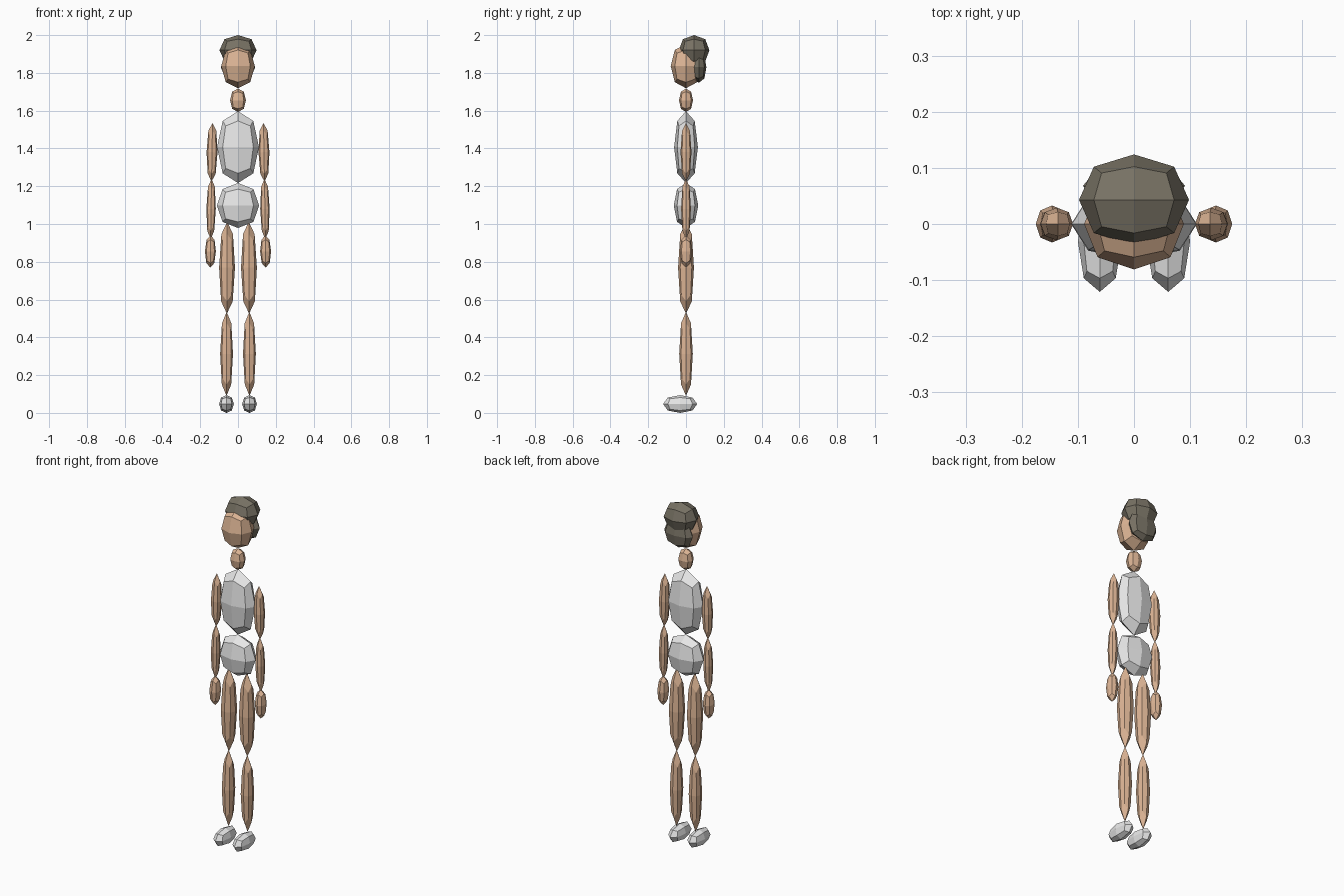
import bpy
import bmesh
from mathutils import Vector

if "Cube" in bpy.data.objects:
    bpy.data.objects.remove(bpy.data.objects["Cube"])


def material(name, rgb):
    m = bpy.data.materials.new(name)
    m.diffuse_color = (*rgb, 1.0)
    m.use_nodes = True
    m.node_tree.nodes["Principled BSDF"].inputs["Base Color"].default_value = m.diffuse_color
    return m


skin = material("skin", (0.72, 0.46, 0.30))
hair = material("dark_hair", (0.19, 0.17, 0.13))
cloth = material("pale_grey", (0.80, 0.80, 0.80))

# distance of face-centre, edge and corner points of the rounded cube
ROUNDING = {1: 1.0, 2: 0.73, 3: 0.59}


def blob(name, centre, half, mat, axis=(0, 0, 1)):
    """Rounded 24-face cube with given half sizes, its z turned to axis."""
    bm = bmesh.new()
    bmesh.ops.create_cube(bm, size=2)
    bmesh.ops.subdivide_edges(bm, edges=bm.edges[:], cuts=1, use_grid_fill=True)
    turn = Vector((0, 0, 1)).rotation_difference(Vector(axis))
    for v in bm.verts:
        k = ROUNDING[sum(abs(c) > 0.5 for c in v.co)]
        p = Vector([c * k * h for c, h in zip(v.co, half)])
        v.co = turn @ p + Vector(centre)
    bmesh.ops.recalc_face_normals(bm, faces=bm.faces[:])
    mesh = bpy.data.meshes.new(name)
    bm.to_mesh(mesh)
    bm.free()
    mesh.materials.append(mat)
    ob = bpy.data.objects.new(name, mesh)
    bpy.context.collection.objects.link(ob)
    return ob


def limb(name, top, bottom, width, depth, mat):
    """Blob stretched between two joints given as (x, z)."""
    a, b = Vector((top[0], 0, top[1])), Vector((bottom[0], 0, bottom[1]))
    blob(name, (a + b) / 2, (width, depth, (a - b).length / 2), mat, a - b)


# Head and hair
blob("head", (0, 0, 1.836), (0.089, 0.081, 0.117), skin)
blob("hair_top", (0, 0.043, 1.92), (0.098, 0.081, 0.08), hair)
blob("hair_back", (0, 0.068, 1.83), (0.091, 0.040, 0.082), hair)

# Trunk
blob("neck", (0, 0, 1.655), (0.042, 0.037, 0.062), skin)
blob("chest", (0, 0, 1.407), (0.111, 0.063, 0.19), cloth)
blob("hips", (0, 0, 1.098), (0.112, 0.065, 0.119), cloth)

# Arms and legs on both sides
for side, s in (("right", -1), ("left", 1)):
    limb(side + "_upper_arm", (s * 0.135, 1.535), (s * 0.140, 1.225), 0.029, 0.029, skin)
    limb(side + "_forearm", (s * 0.140, 1.240), (s * 0.145, 0.920), 0.025, 0.026, skin)
    limb(side + "_hand", (s * 0.145, 0.940), (s * 0.147, 0.770), 0.029, 0.033, skin)
    limb(side + "_thigh", (s * 0.057, 1.012), (s * 0.059, 0.525), 0.042, 0.042, skin)
    limb(side + "_shin", (s * 0.060, 0.535), (s * 0.061, 0.090), 0.034, 0.036, skin)
    blob(side + "_foot", (s * 0.061, -0.031, 0.047), (0.039, 0.090, 0.047), cloth)
